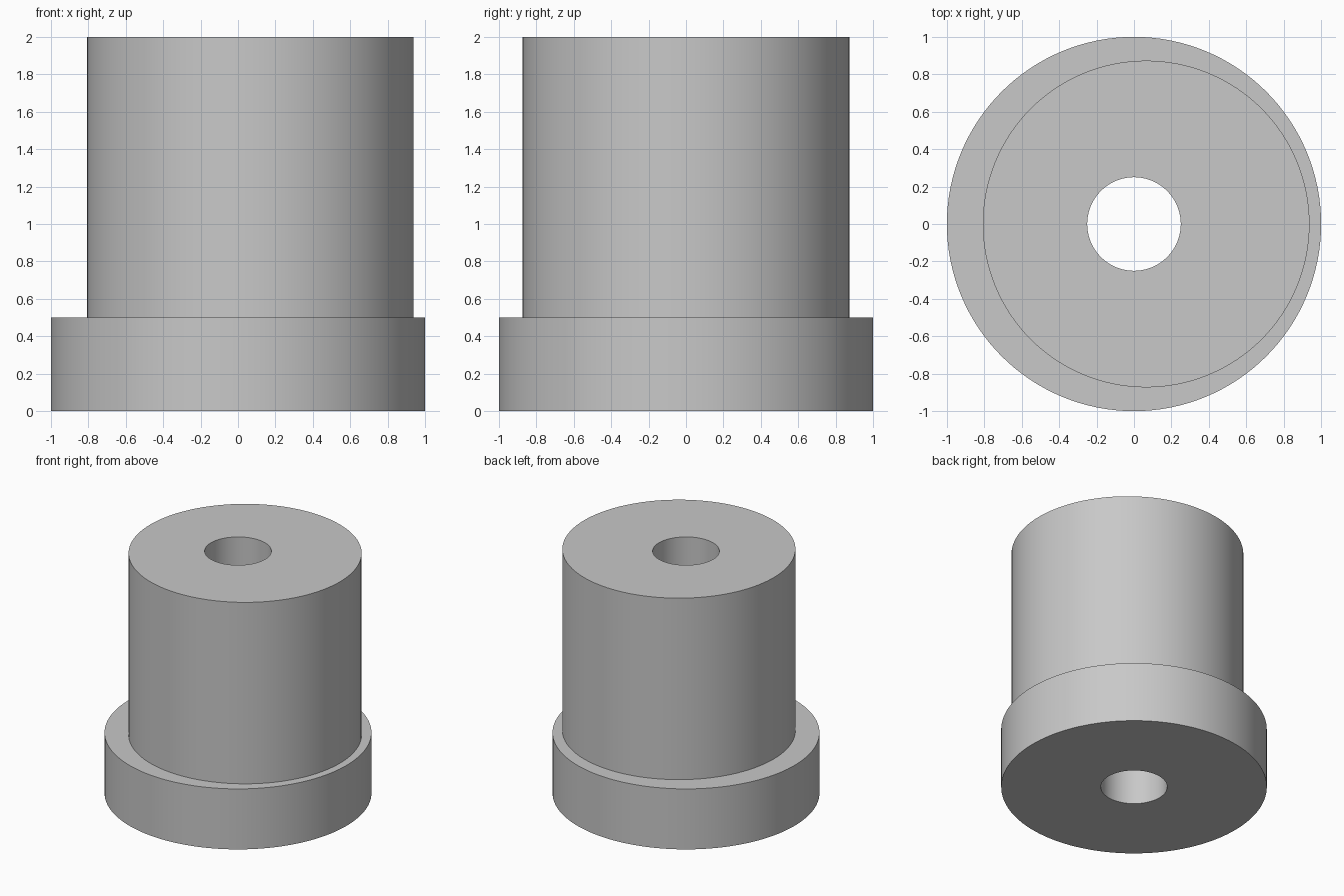
import bpy
import bmesh
import math

SEGMENTS = 128

default_cube = bpy.data.objects.get("Cube")
if default_cube:
    bpy.data.objects.remove(default_cube, do_unlink=True)

# Single grey finish
grey = bpy.data.materials.new("plain grey")
grey.use_nodes = True
colour = (0.58, 0.58, 0.58, 1)
grey.diffuse_color = colour
grey.node_tree.nodes["Principled BSDF"].inputs["Base Color"].default_value = colour


def add_ring(bm, radius, z, centre_x=0.0):
    """Add a circle of vertices at height z."""
    angles = [math.tau * i / SEGMENTS for i in range(SEGMENTS)]
    return [bm.verts.new((centre_x + radius * math.cos(a), radius * math.sin(a), z))
            for a in angles]


def bridge(bm, lower, upper):
    """Join two rings with a band of quads."""
    for i in range(SEGMENTS):
        j = (i + 1) % SEGMENTS
        bm.faces.new((lower[i], lower[j], upper[j], upper[i]))


# Flanged bushing: centred flange and bore, body offset towards +x
BODY_X = 0.065
bm = bmesh.new()
rings = [
    add_ring(bm, 0.25, 0),               # bore, bottom
    add_ring(bm, 1.0, 0),                # flange, bottom
    add_ring(bm, 1.0, 0.5),              # flange, top
    add_ring(bm, 0.873, 0.5, BODY_X),    # body, foot
    add_ring(bm, 0.873, 2.0, BODY_X),    # body, top
    add_ring(bm, 0.25, 2.0),             # bore, top
]
for k, ring in enumerate(rings):
    bridge(bm, ring, rings[(k + 1) % len(rings)])
bmesh.ops.recalc_face_normals(bm, faces=bm.faces)

mesh = bpy.data.meshes.new("offset_flanged_bushing")
bm.to_mesh(mesh)
bm.free()
mesh.materials.append(grey)
bushing = bpy.data.objects.new("offset_flanged_bushing", mesh)
bpy.context.collection.objects.link(bushing)

# Smooth walls with crisp rims
bpy.ops.object.select_all(action="DESELECT")
bushing.select_set(True)
bpy.context.view_layer.objects.active = bushing
bpy.ops.object.shade_smooth_by_angle(angle=math.radians(30))
